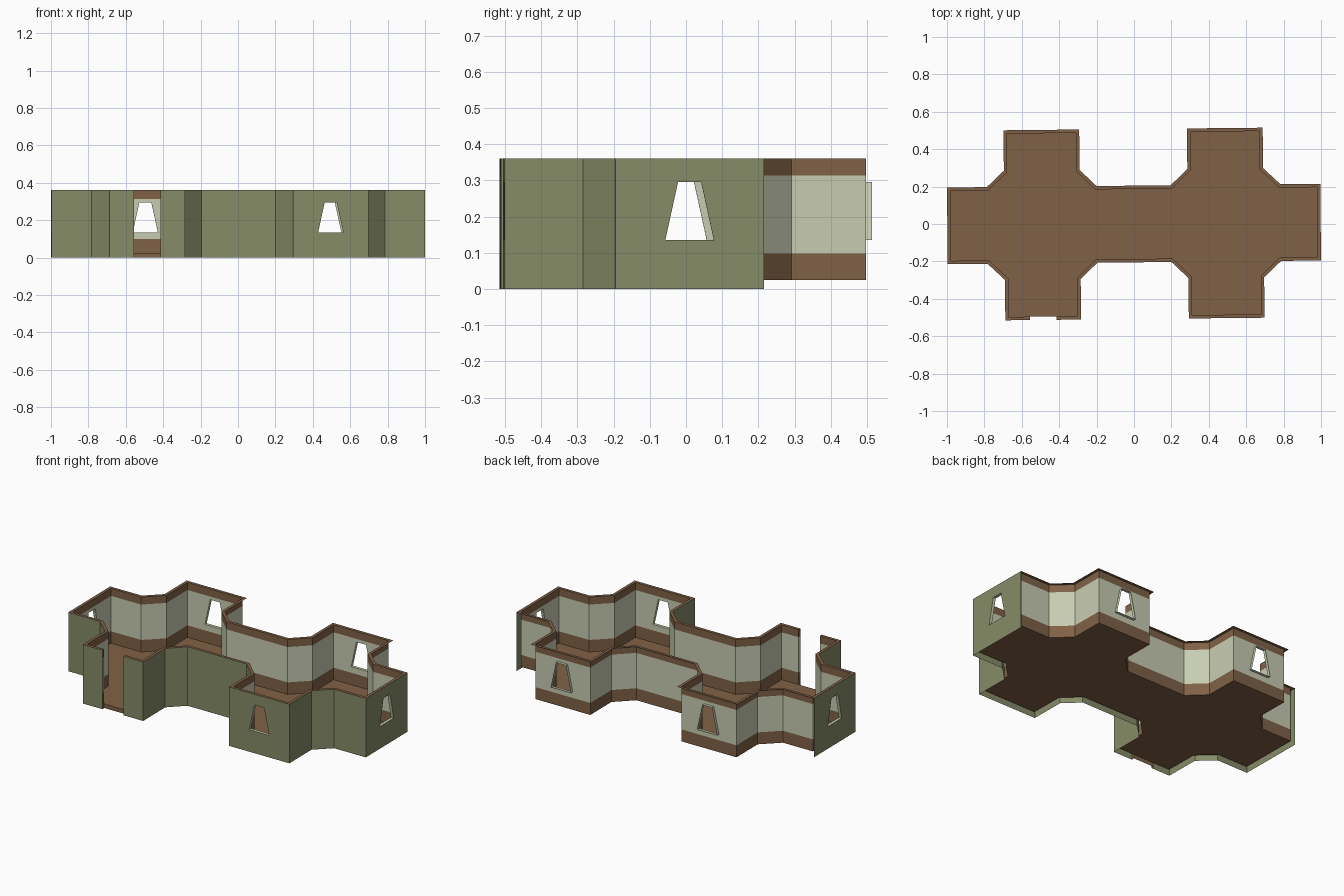
import bpy, bmesh, math
from mathutils import Vector

if "Cube" in bpy.data.objects:
    bpy.data.objects.remove(bpy.data.objects["Cube"])

TURN, THICK, TOP, FLOOR = 0.01, 0.018, 0.36, 0.025
BAND_LOW, BAND_HIGH = 0.098, 0.314
WIN = (0.135, 0.295, 0.067, 0.032)      # bottom z, top z, half widths
DOOR = 0.0715


def material(name, rgb):
    m = bpy.data.materials.new(name)
    m.diffuse_color = (*rgb, 1)
    m.use_nodes = True
    m.node_tree.nodes["Principled BSDF"].inputs["Base Color"].default_value = m.diffuse_color
    return m


MATS = [material("olive_green", (0.238, 0.262, 0.138)),
        material("pale_green", (0.578, 0.610, 0.445)),
        material("brown", (0.216, 0.120, 0.062))]
GREEN, PALE, BROWN = 0, 1, 2

parts = {n: [] for n in ("outer_wall", "inner_wall", "wall_cap", "window_frames",
                         "door_jambs", "door_sill", "floor")}


def add(part, pts, mat):
    parts[part].append(([Vector(p) for p in pts], mat))


# Floor plan: one quadrant, mirrored four ways (counter-clockwise)
Q = [(.998, .205), (.785, .205), (.693, .292), (.693, .508),
     (.288, .508), (.288, .292), (.198, .205)]
outer = [Vector(p) for p in Q]
outer += [Vector((-x, y)) for x, y in reversed(Q)]
outer += [Vector((-x, -y)) for x, y in Q]
outer += [Vector((x, -y)) for x, y in reversed(Q)]
n = len(outer)


def inset(i):
    p = outer[i]
    d1 = (p - outer[i - 1]).normalized()
    d2 = (outer[(i + 1) % n] - p).normalized()
    n1, n2 = Vector((-d1.y, d1.x)), Vector((-d2.y, d2.x))
    return p + (n1 + n2) * THICK / (1 + n1.dot(n2))


inner = [inset(i) for i in range(n)]


def panel(part, a, b, z0, z1, mat, hole=None):
    """Upright wall strip from a to b, optionally with a window or door hole."""
    mid, h, d = (a + b) / 2, (b - a).length / 2, (b - a).normalized()

    def P(s, z):
        q = mid + d * s
        return (q.x, q.y, z)
    A, B, C, D = P(-h, z0), P(h, z0), P(h, z1), P(-h, z1)
    if hole == "window":
        w0, w1, r0, r1 = WIN
        H = [P(-r0, w0), P(r0, w0), P(r1, w1), P(-r1, w1)]
        O = [A, B, C, D]
        for k in range(4):
            j = (k + 1) % 4
            add(part, (O[k], O[j], H[j], H[k]), mat)
    elif hole == "door":
        add(part, (A, P(-DOOR, z0), P(-DOOR, z1), D), mat)
        add(part, (P(DOOR, z0), B, C, P(DOOR, z1)), mat)
    else:
        add(part, (A, B, C, D), mat)


for i in range(n):
    a, b = outer[i], outer[(i + 1) % n]
    c, e = inner[i], inner[(i + 1) % n]
    mid, d = (a + b) / 2, (b - a).normalized()
    end, wing = abs(mid.x) > .99, abs(mid.y) > .5
    hole = "window" if end or wing else None
    if wing and mid.x < 0 and mid.y < 0:
        hole = "door"
    # Green outer skin on the front and both ends only
    if mid.y < -.01 or end:
        panel("outer_wall", a, b, 0, TOP, GREEN, hole)
    # Banded inner skin
    bands = ((FLOOR, BAND_LOW, BROWN), (BAND_LOW, BAND_HIGH, PALE), (BAND_HIGH, TOP, BROWN))
    for z0, z1, m in bands:
        panel("inner_wall", e, c, z0, z1, m,
              None if hole == "window" and m == BROWN else hole)
    # Cap, split around the doorway
    mi = (c + e) / 2
    if hole == "door":
        runs = [(a, mid - d * DOOR, mi - d * DOOR, c), (mid + d * DOOR, b, e, mi + d * DOOR)]
        for s in (-DOOR, DOOR):
            for z0, z1, m in ((0, BAND_LOW, BROWN),) + bands[1:]:
                panel("door_jambs", mid + d * s, mi + d * s, z0, z1, m)
        panel("door_sill", mi - d * DOOR, mi + d * DOOR, 0, FLOOR, BROWN)
    else:
        runs = [(a, b, e, c)]
    for r in runs:
        add("wall_cap", [(p.x, p.y, TOP) for p in r], BROWN)
    # Slanted window reveals through the wall thickness
    if hole == "window":
        w0, w1, r0, r1 = WIN
        ring = [(-r0, w0), (r0, w0), (r1, w1), (-r1, w1)]
        for k in range(4):
            (s, z), (t, y) = ring[k], ring[(k + 1) % 4]
            add("window_frames", [(*(mid + d * s), z), (*(mid + d * t), y),
                                  (*(mi + d * t), y), (*(mi + d * s), z)], PALE)

# Floor sheet
add("floor", [(p.x, p.y, FLOOR) for p in inner], BROWN)

# Build the objects, with the plan's slight turn
for name, faces in parts.items():
    bm = bmesh.new()
    for pts, mat in faces:
        f = bm.faces.new([bm.verts.new((p.x * math.cos(TURN) - p.y * math.sin(TURN),
                                        p.x * math.sin(TURN) + p.y * math.cos(TURN), p.z))
                          for p in pts])
        f.material_index = mat
    bmesh.ops.remove_doubles(bm, verts=bm.verts, dist=1e-5)
    if name == "floor":
        bmesh.ops.triangulate(bm, faces=bm.faces)
    me = bpy.data.meshes.new(name)
    bm.to_mesh(me)
    bm.free()
    for m in MATS:
        me.materials.append(m)
    bpy.context.collection.objects.link(bpy.data.objects.new(name, me))
